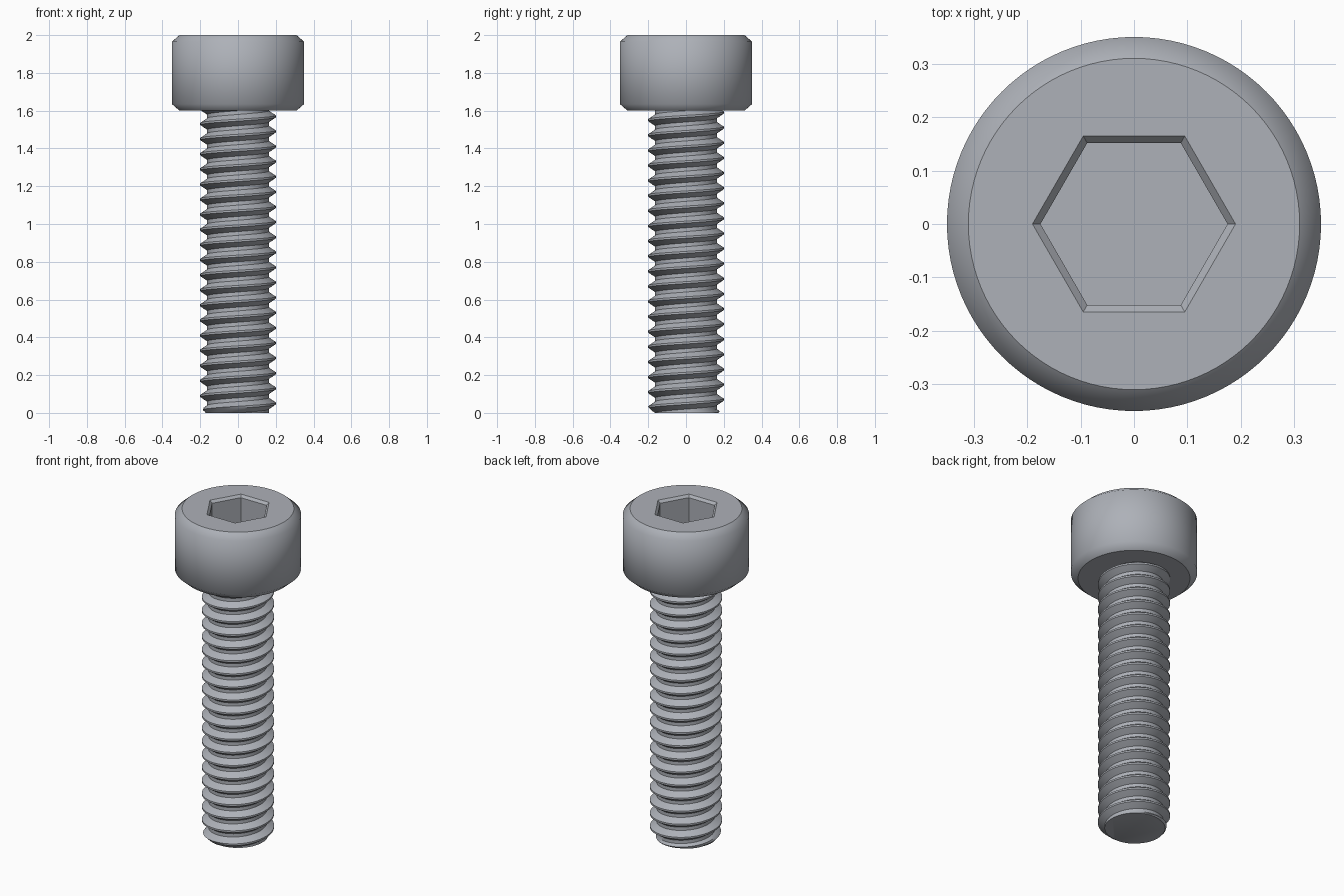
import bpy, bmesh, math

cube = bpy.data.objects.get("Cube")
if cube:
    bpy.data.objects.remove(cube, do_unlink=True)

steel = bpy.data.materials.new("steel grey")
steel.use_nodes = True
colour = (0.42, 0.44, 0.48, 1)
steel.diffuse_color = colour
steel.node_tree.nodes["Principled BSDF"].inputs["Base Color"].default_value = colour

SEG = 96
HEAD_Z = 1.6
PITCH = 0.08
CREST, ROOT = 0.2, 0.163


def finish(name, bm):
    mesh = bpy.data.meshes.new(name)
    bmesh.ops.recalc_face_normals(bm, faces=bm.faces)
    bm.to_mesh(mesh)
    bm.free()
    mesh.materials.append(steel)
    obj = bpy.data.objects.new(name, mesh)
    bpy.context.collection.objects.link(obj)
    return obj


def ring(bm, radius, z, count):
    return [bm.verts.new((radius * math.cos(math.tau * i / count),
                          radius * math.sin(math.tau * i / count), z)) for i in range(count)]


def skin(bm, a, b, smooth):
    n = len(a)
    for i in range(n):
        bm.faces.new((a[i], a[(i + 1) % n], b[(i + 1) % n], b[i])).smooth = smooth


def mark_sharp(loop):
    for i, v in enumerate(loop):
        edge = next((e for e in v.link_edges if e.other_vert(v) == loop[i - 1]), None)
        if edge:
            edge.smooth = False


# Cap head: chamfered cylinder with a hexagonal socket
bm = bmesh.new()
outer = [ring(bm, r, z, SEG) for r, z in
         ((0.31, HEAD_Z), (0.35, HEAD_Z + 0.035), (0.35, 1.965), (0.31, 2.0))]
for a, b in zip(outer, outer[1:]):
    skin(bm, a, b, True)
bm.faces.new(outer[0])
socket = [ring(bm, r, z, 6) for r, z in ((0.19, 2.0), (0.175, 1.985), (0.175, 1.8))]
for a, b in zip(socket, socket[1:]):
    skin(bm, a, b, False)
bm.faces.new(socket[-1])
# Flat top between the rim and the socket
per = SEG // 6
for k in range(6):
    arc = [outer[-1][(k * per + i) % SEG] for i in range(per + 1)]
    bm.faces.new(arc + [socket[0][(k + 1) % 6], socket[0][k]])
mark_sharp(outer[0])
mark_sharp(outer[-1])
finish("socket_head", bm)

# Threaded shank: a helical profile cut flat at the tip, with a chamfered end
PROFILE = ((0, 0), (0.25, 0), (0.4, 0.5), (0.56, 1), (0.69, 1), (0.84, 0.5))
bm = bmesh.new()
turns = int(HEAD_Z / PITCH) + 4
rows = []
for i in range(turns * SEG + 1):
    turn = i / SEG
    angle = math.tau * turn
    row = []
    for t, height in PROFILE + ((1, 0),):
        z = (turn + t - 2) * PITCH
        r = min(ROOT + (CREST - ROOT) * height, 0.17 + max(z, 0))
        row.append(bm.verts.new((r * math.cos(angle), r * math.sin(angle), z)))
    rows.append(row)
for a, b in zip(rows, rows[1:]):
    for j in range(len(PROFILE)):
        bm.faces.new((a[j], b[j], b[j + 1], a[j + 1])).smooth = True
bmesh.ops.remove_doubles(bm, verts=bm.verts, dist=0.0001)
for z, direction in ((0, -1), (HEAD_Z + 0.01, 1)):
    cut = bmesh.ops.bisect_plane(bm, geom=bm.verts[:] + bm.edges[:] + bm.faces[:],
                                 plane_co=(0, 0, z), plane_no=(0, 0, direction),
                                 clear_outer=True)
    rim = [e for e in cut["geom_cut"] if isinstance(e, bmesh.types.BMEdge)]
    bmesh.ops.contextual_create(bm, geom=rim)
shank = finish("threaded_shank", bm)
bpy.ops.object.select_all(action="DESELECT")
shank.select_set(True)
bpy.context.view_layer.objects.active = shank
bpy.ops.object.shade_smooth_by_angle(angle=math.radians(35))
